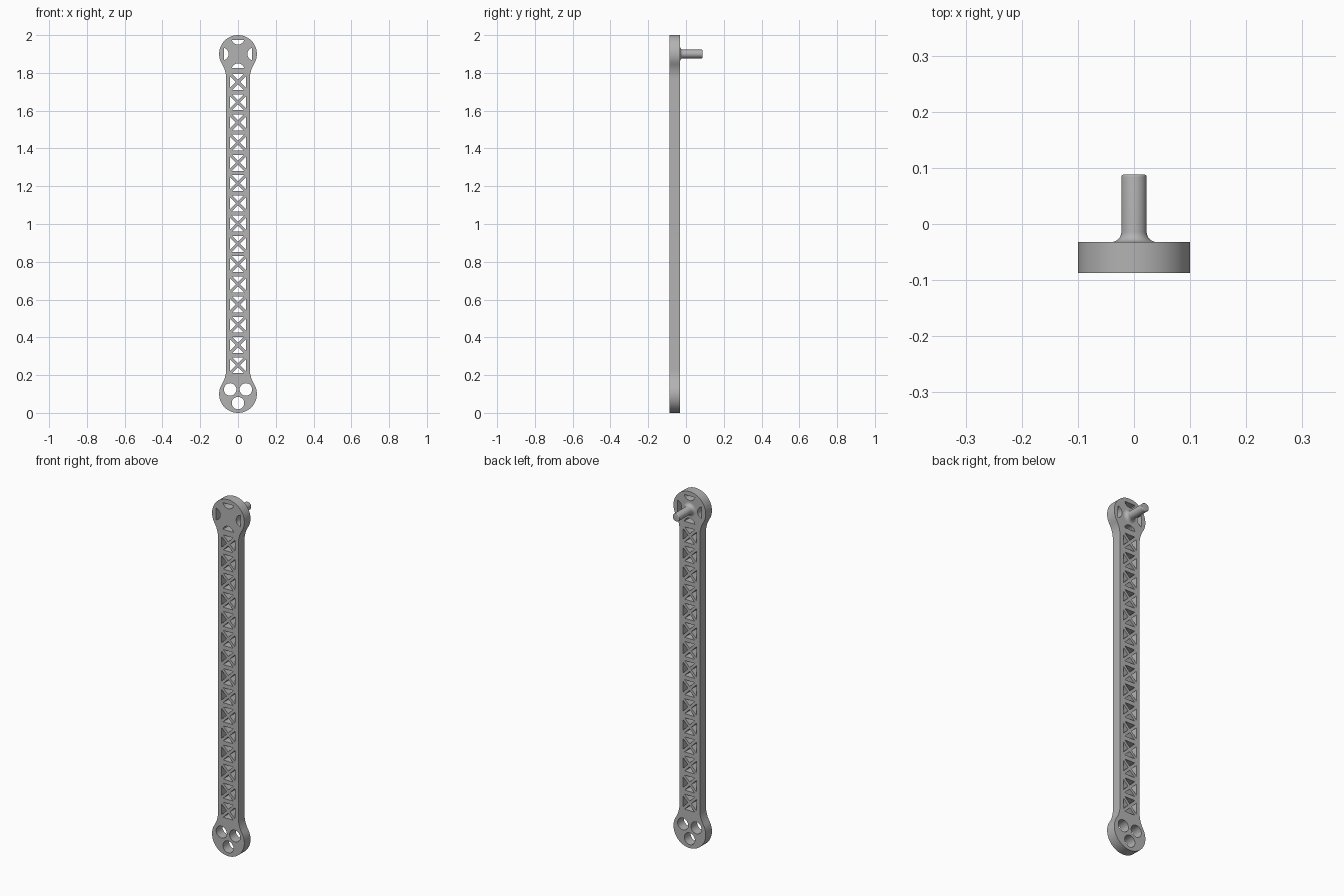
import bpy, bmesh
from math import sin, cos, pi, sqrt, atan2, radians
from mathutils import Matrix

cube = bpy.data.objects.get("Cube")
if cube:
    bpy.data.objects.remove(cube)

grey = bpy.data.materials.new("plain_grey")
grey.use_nodes = True
COLOR = (0.45, 0.45, 0.45, 1)
grey.diffuse_color = COLOR
grey.node_tree.nodes["Principled BSDF"].inputs["Base Color"].default_value = COLOR

HEAD_R, HALF_W, NECK_R = 0.1, 0.063, 0.147
LOW, HIGH = 0.1, 1.9
FRONT, BACK, PIN_END = -0.087, -0.032, 0.088


def arc(cx, cz, r, a0, a1, n):
    return [(cx + r * cos(a0 + (a1 - a0) * i / n), cz + r * sin(a0 + (a1 - a0) * i / n))
            for i in range(n + 1)]


def turn(points, cx, cz, quarter):
    """Rotate local points by quarter turns and move them to a centre."""
    c, s = cos(quarter * pi / 2), sin(quarter * pi / 2)
    return [(cx + x * c - z * s, cz + x * s + z * c) for x, z in points]


def finish(obj, angle):
    obj.data.materials.clear()
    obj.data.materials.append(grey)
    bpy.ops.object.select_all(action='DESELECT')
    obj.select_set(True)
    bpy.context.view_layer.objects.active = obj
    bpy.ops.object.shade_smooth_by_angle(angle=radians(angle))


# Outline: round ends blended into the straight bar by tangent neck arcs
dz = sqrt((HEAD_R + NECK_R) ** 2 - (HALF_W + NECK_R) ** 2)
tilt = atan2(dz, HALF_W + NECK_R)
neck_x = HALF_W + NECK_R
half = arc(0, HIGH, HEAD_R, pi + tilt, -tilt, 48)
half += arc(neck_x, HIGH - dz, NECK_R, pi - tilt, pi, 10)[1:]
half = arc(-neck_x, HIGH - dz, NECK_R, 0, tilt, 10)[:-1] + half
outline = half + [(-x, LOW + HIGH - z) for x, z in half]
loops = [outline]

# Truss windows: four triangles around each crossed brace
CELL, GAP = 0.042, 0.011
triangle = [(0, GAP), (CELL - GAP, CELL), (GAP - CELL, CELL)]
for i in range(15):
    for q in range(4):
        loops.append(turn(triangle, 0, 0.252 + i * 1.5 / 14, q))

# Upper head: four bowl-shaped slots around the pin
bowl = arc(0, 0.0835, 0.034, pi + 0.25, 2 * pi - 0.25, 12)
for q in range(4):
    loops.append(turn(bowl, 0, HIGH, q))

# Lower head: three round holes
for k in range(3):
    a = -pi / 2 + k * 2 * pi / 3
    loops.append(arc(0.048 * cos(a), LOW + 0.048 * sin(a), 0.033, 0, 2 * pi, 32)[:-1])

# Arm plate: filled profile extruded through its thickness
curve = bpy.data.curves.new("arm_plate", 'CURVE')
curve.dimensions = '2D'
curve.fill_mode = 'BOTH'
curve.extrude = (BACK - FRONT) / 2
for pts in loops:
    spline = curve.splines.new('POLY')
    spline.points.add(len(pts) - 1)
    for p, (x, z) in zip(spline.points, pts):
        p.co = (x, z, 0, 1)
    spline.use_cyclic_u = True
arm = bpy.data.objects.new("arm_plate", curve)
bpy.context.collection.objects.link(arm)
bpy.ops.object.select_all(action='DESELECT')
arm.select_set(True)
bpy.context.view_layer.objects.active = arm
bpy.ops.object.convert(target='MESH')
arm = bpy.context.object
arm.data.transform(Matrix.Translation((0, (FRONT + BACK) / 2, 0)) @ Matrix.Rotation(pi / 2, 4, 'X'))
bm = bmesh.new()
bm.from_mesh(arm.data)
bmesh.ops.remove_doubles(bm, verts=bm.verts, dist=0.00005)
bmesh.ops.recalc_face_normals(bm, faces=bm.faces)
bm.to_mesh(arm.data)
bm.free()
finish(arm, 30)

# Pin: turned profile with a flared foot and a rounded tip
R, FLARE, TIP = 0.0225, 0.018, 0.004
profile = [(0, BACK - 0.005), (R + FLARE, BACK - 0.005)]
profile += arc(R + FLARE, BACK + FLARE, FLARE, 1.5 * pi, pi, 8)
profile += arc(R - TIP, PIN_END - TIP, TIP, 0, pi / 2, 4)
profile += [(0, PIN_END)]
bm = bmesh.new()
verts = [bm.verts.new((r, y, HIGH)) for r, y in profile]
edges = [bm.edges.new(pair) for pair in zip(verts, verts[1:])]
bmesh.ops.spin(bm, geom=verts + edges, cent=(0, 0, HIGH), axis=(0, 1, 0),
               angle=2 * pi, steps=40)
bmesh.ops.remove_doubles(bm, verts=bm.verts, dist=0.00005)
bmesh.ops.recalc_face_normals(bm, faces=bm.faces)
mesh = bpy.data.meshes.new("pin")
bm.to_mesh(mesh)
bm.free()
pin = bpy.data.objects.new("pin", mesh)
bpy.context.collection.objects.link(pin)
finish(pin, 35)
